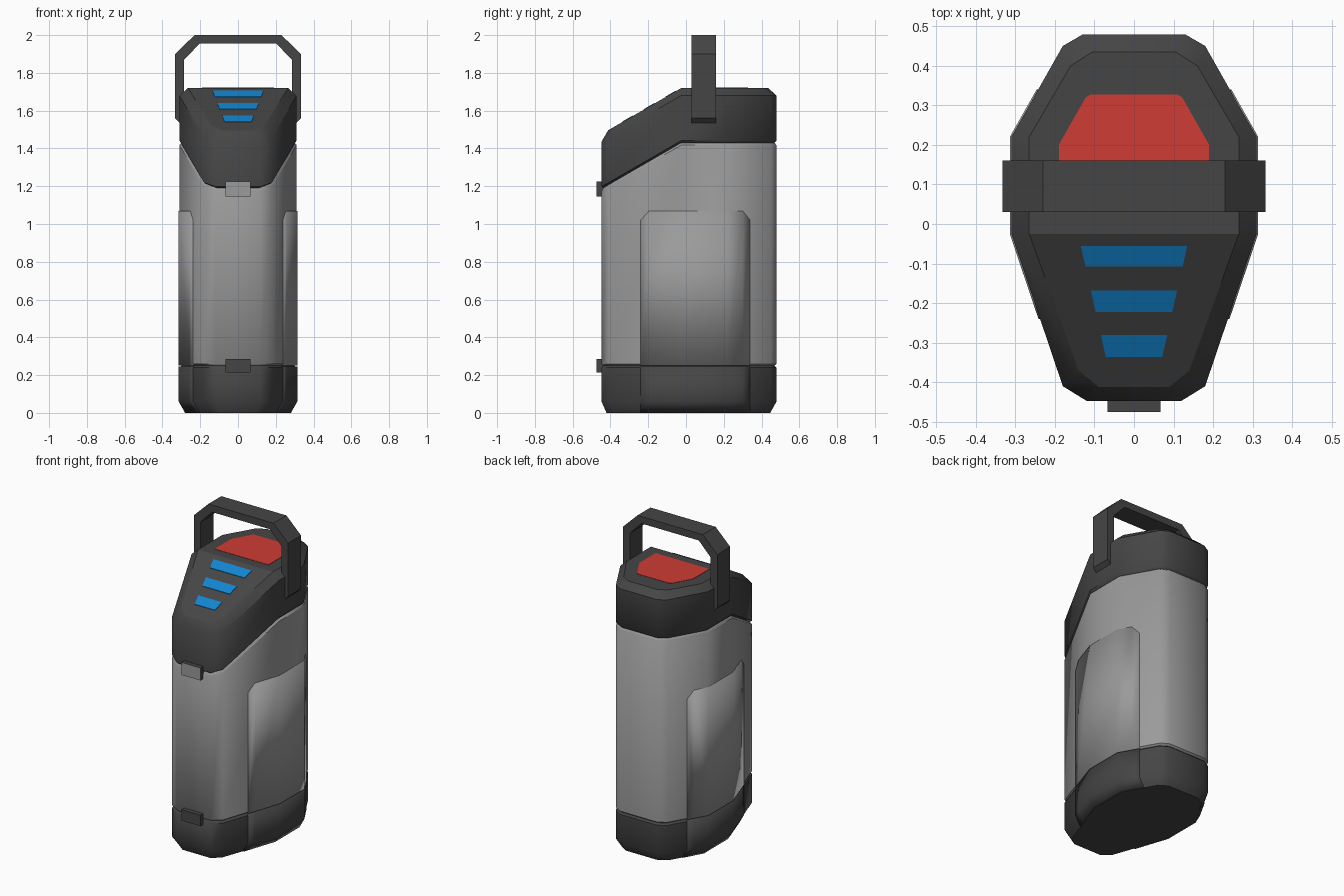
import bpy, bmesh, math

if "Cube" in bpy.data.objects:
    bpy.data.objects.remove(bpy.data.objects["Cube"])

def material(name, rgb):
    m = bpy.data.materials.new(name)
    m.diffuse_color = (*rgb, 1)
    m.use_nodes = True
    m.node_tree.nodes["Principled BSDF"].inputs["Base Color"].default_value = m.diffuse_color
    return m

DARK = material("charcoal", (0.06, 0.06, 0.06))
GREY = material("mid grey", (0.32, 0.325, 0.32))
BLUE = material("blue", (0.006, 0.235, 0.63))
RED = material("red", (0.62, 0.045, 0.036))

# half plan outline, front to back, and the same outline inset at the rims
OUT = [(0.12, -0.447), (0.18, -0.41), (0.31, -0.025), (0.31, 0.22), (0.18, 0.45), (0.13, 0.479)]
INS = [(0.09, -0.412), (0.14, -0.37), (0.265, -0.025), (0.265, 0.22), (0.16, 0.40), (0.105, 0.435)]
BREAK, SLOPE = -0.025, 0.578

def slant(z):
    return lambda y: z + min(0, y - BREAK) * SLOPE

def level(z):
    return lambda y: z

def finish(name, bm, mats, smooth=None):
    me = bpy.data.meshes.new(name)
    bm.to_mesh(me)
    bm.free()
    ob = bpy.data.objects.new(name, me)
    bpy.context.collection.objects.link(ob)
    for m in mats:
        me.materials.append(m)
    if smooth:
        bpy.ops.object.select_all(action='DESELECT')
        ob.select_set(True)
        bpy.context.view_layer.objects.active = ob
        bpy.ops.object.shade_smooth_by_angle(angle=math.radians(smooth))
    return ob

def shell(name, rings, mat):
    """Stack of outline rings (inset amount, height function), capped at both ends."""
    bm = bmesh.new()
    loops = []
    for t, zf in rings:
        half = [(a[0] + (b[0] - a[0]) * t, a[1] + (b[1] - a[1]) * t) for a, b in zip(OUT, INS)]
        pts = half + [(-x, y) for x, y in reversed(half)]
        loops.append([bm.verts.new((x, y, zf(y))) for x, y in pts])
    n = len(loops[0])
    for lo, hi in zip(loops, loops[1:]):
        for i in range(n):
            j = (i + 1) % n
            bm.faces.new((lo[i], lo[j], hi[j], hi[i]))
    for r in (loops[0], loops[-1]):
        # front and back cap meet along the line where the slope starts
        bm.faces.new(r[:3] + r[9:])
        bm.faces.new(r[2:10])
    bmesh.ops.recalc_face_normals(bm, faces=bm.faces)
    caps = set(loops[0]) | set(loops[-1])
    for e in bm.edges:
        if e.verts[0] in caps and e.verts[1] in caps:
            e.smooth = False
    return finish(name, bm, [mat], 43)

# main shells, with narrow grooves where they meet
shell("base", [(0.75, level(0)), (0, level(0.06)), (0, level(0.24)), (0.25, level(0.25))], DARK)
shell("body", [(0.25, level(0.25)), (0, level(0.26)), (0, slant(1.418)), (0.25, slant(1.43))], GREY)
shell("lid", [(0.25, slant(1.43)), (0, slant(1.442)), (0, slant(1.68)), (1, slant(1.72))], DARK)

def prism(name, pts, axis, a, b, mats):
    """Extrude a 2D polygon along y or z."""
    bm = bmesh.new()
    at = (lambda p, d: (p[0], d, p[1])) if axis == 'y' else (lambda p, d: (p[0], p[1], d))
    lo = [bm.verts.new(at(p, a)) for p in pts]
    hi = [bm.verts.new(at(p, b)) for p in pts]
    bm.faces.new(lo)
    bm.faces.new(hi)
    for i in range(len(pts)):
        j = (i + 1) % len(pts)
        bm.faces.new((lo[i], lo[j], hi[j], hi[i]))
    bmesh.ops.recalc_face_normals(bm, faces=bm.faces)
    return finish(name, bm, mats)

def mirrored(half):
    return half + [(-x, y) for x, y in reversed(half)]

# carrying handle
outer = mirrored([(0.305, 1.53), (0.333, 1.56), (0.333, 1.90), (0.23, 2.0)])
inner = mirrored([(0.285, 1.53), (0.285, 1.87), (0.203, 1.955)])
prism("handle", outer + inner[::-1], 'y', 0.03, 0.16, [DARK])

# red top button
prism("top_button", mirrored([(0.19, 0.035), (0.19, 0.2), (0.122, 0.32), (0.11, 0.327)]),
      'z', 1.716, 1.722, [RED])

# blue indicator bars lying on the slope
for k, (y0, y1) in enumerate([(-0.108, -0.055), (-0.222, -0.168), (-0.336, -0.281)]):
    pts = mirrored([(0.147 + 0.225 * y, y) for y in (y0, y1)])
    bar = prism(f"indicator_bar_{k + 1}", pts, 'z', -0.003, 0.003, [BLUE])
    for v in bar.data.vertices:
        v.co.z += slant(1.72)(v.co.y)

# front catches; the upper one has a grey front face
def catch(name, z0, z1, front):
    ob = prism(name, [(-0.067, z0), (0.067, z0), (0.067, z1), (-0.067, z1)],
               'y', -0.475, -0.43, [DARK, front])
    for p in ob.data.polygons:
        p.material_index = int(p.normal.y < -0.9)

catch("upper_catch", 1.145, 1.225, GREY)
catch("lower_catch", 0.215, 0.285, DARK)

def side_x(y):
    for (xa, ya), (xb, yb) in zip(OUT, OUT[1:]):
        if ya <= y <= yb:
            return xa + (xb - xa) * (y - ya) / (yb - ya)

# side panels wrapping around the flanks
def side_panel(name, zrows, mat):
    bm = bmesh.new()
    grid = []
    for k, y in enumerate((-0.24, -0.195, BREAK, 0.22, 0.30, 0.34)):
        col = []
        for z in zrows:
            zz = z - 0.05 if z > 1 and k in (0, 5) else z
            col.append(bm.verts.new((side_x(y) + 0.004 - (0.034 if z == 0 else 0), y, zz)))
        grid.append(col)
    for a, b in zip(grid, grid[1:]):
        for i in range(len(zrows) - 1):
            bm.faces.new((a[i], b[i], b[i + 1], a[i + 1]))
    ob = finish(name, bm, [mat], 35)
    s = ob.modifiers.new("thickness", 'SOLIDIFY')
    s.thickness, s.offset = 0.02, -1
    ob.modifiers.new("both_sides", 'MIRROR')

side_panel("side_panel", [0.252, 1.07], GREY)
side_panel("base_side_panel", [0, 0.06, 0.246], DARK)
